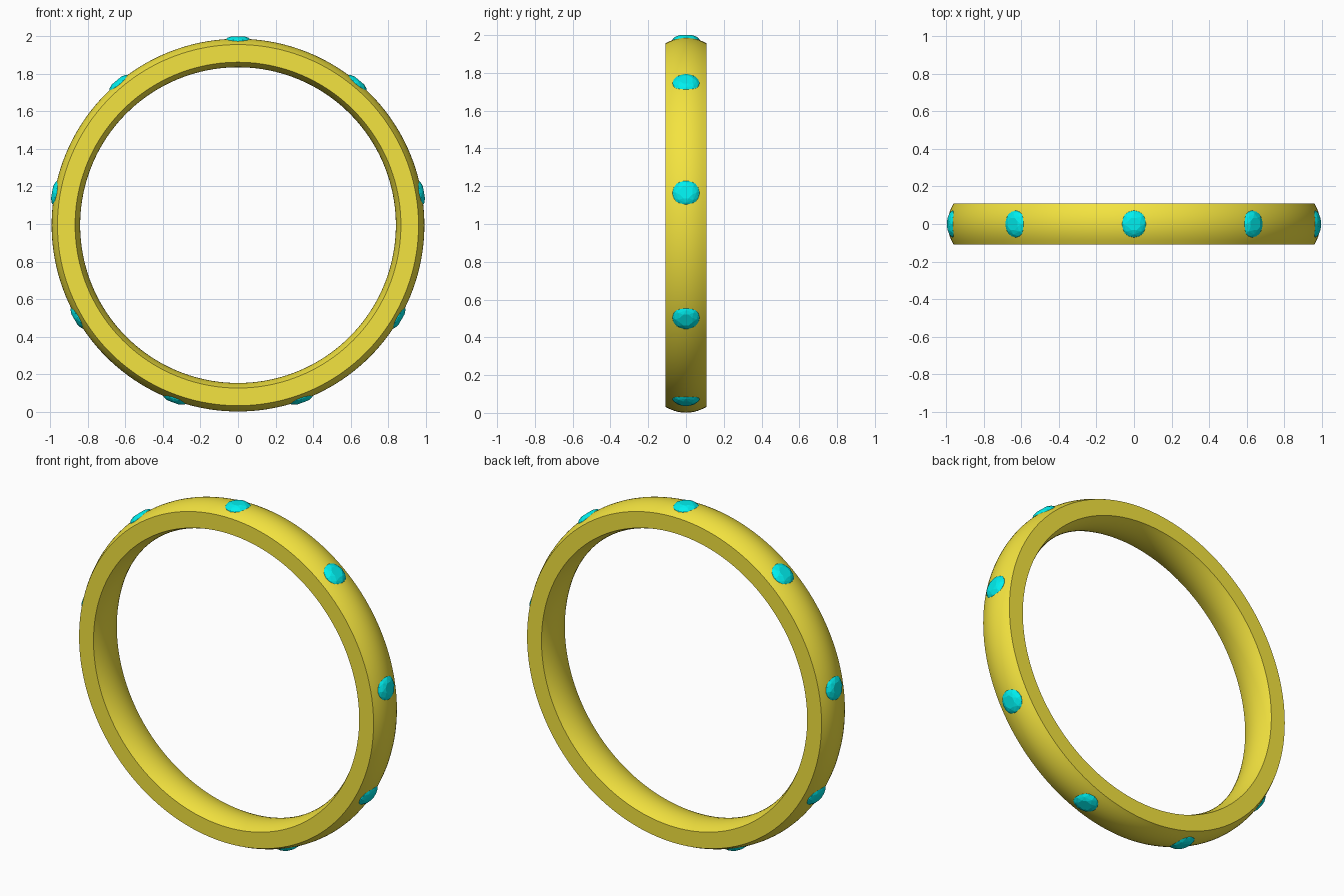
import bpy, bmesh, math
from mathutils import Matrix, Vector

if "Cube" in bpy.data.objects:
    bpy.data.objects.remove(bpy.data.objects["Cube"])

CENTRE_Z = 0.994
HALF_W = 0.109


def material(name, rgb):
    m = bpy.data.materials.new(name)
    m.diffuse_color = (*rgb, 1)
    m.use_nodes = True
    m.node_tree.nodes["Principled BSDF"].inputs["Base Color"].default_value = m.diffuse_color
    return m


def make_object(name, bm, mat):
    bmesh.ops.recalc_face_normals(bm, faces=bm.faces)
    mesh = bpy.data.meshes.new(name)
    bm.to_mesh(mesh)
    bm.free()
    mesh.materials.append(mat)
    ob = bpy.data.objects.new(name, mesh)
    bpy.context.collection.objects.link(ob)
    return ob


gold = material("gold", (0.9, 0.77, 0.05))
cyan = material("cyan_gem", (0.0, 0.86, 0.86))

# Band: domed outside, comfort-curved inside, flat side faces, revolved about y
N, SEG = 10, 160
ts = [-1 + 2 * i / N for i in range(N + 1)]
profile = [(0.993 - 0.031 * t * t, t * HALF_W) for t in ts]
profile += [(0.841 + 0.027 * t * t, t * HALF_W) for t in reversed(ts)]
bm = bmesh.new()
loops = []
for s in range(SEG):
    a = 2 * math.pi * s / SEG
    loops.append([bm.verts.new((r * math.cos(a), y, r * math.sin(a))) for r, y in profile])
P = len(profile)
for s in range(SEG):
    p, q = loops[s], loops[(s + 1) % SEG]
    for i in range(P):
        j = (i + 1) % P
        bm.faces.new((p[i], p[j], q[j], q[i]))
band = make_object("ring_band", bm, gold)
band.location.z = CENTRE_Z
bpy.context.view_layer.objects.active = band
band.select_set(True)
bpy.ops.object.shade_smooth_by_angle(angle=math.radians(30))
band.select_set(False)

# Brilliant-cut gem: (radius, distance from ring centre, sides, twist)
GEM = [(0.036, 1.006, 8, 0.5), (0.056, 0.998, 8, 0.0),
       (0.070, 0.985, 16, 0.0), (0.072, 0.978, 16, 0.0)]


def add_gem(name, angle):
    bm = bmesh.new()
    for r, z, n, tw in GEM:
        for k in range(n):
            a = 2 * math.pi * (k + tw) / n
            bm.verts.new((r * math.cos(a), r * math.sin(a), z))
    bm.verts.new((0, 0, 0.9))
    bmesh.ops.convex_hull(bm, input=bm.verts)
    bmesh.ops.dissolve_limit(bm, angle_limit=0.01, verts=bm.verts, edges=bm.edges)
    gem = make_object(name, bm, cyan)
    gem.matrix_world = Matrix.Translation((0, 0, CENTRE_Z)) @ Matrix.Rotation(angle, 4, 'Y')


# Nine gems spaced evenly, first one at the top
for i in range(9):
    add_gem(f"gem_{i + 1}", 2 * math.pi * i / 9)
